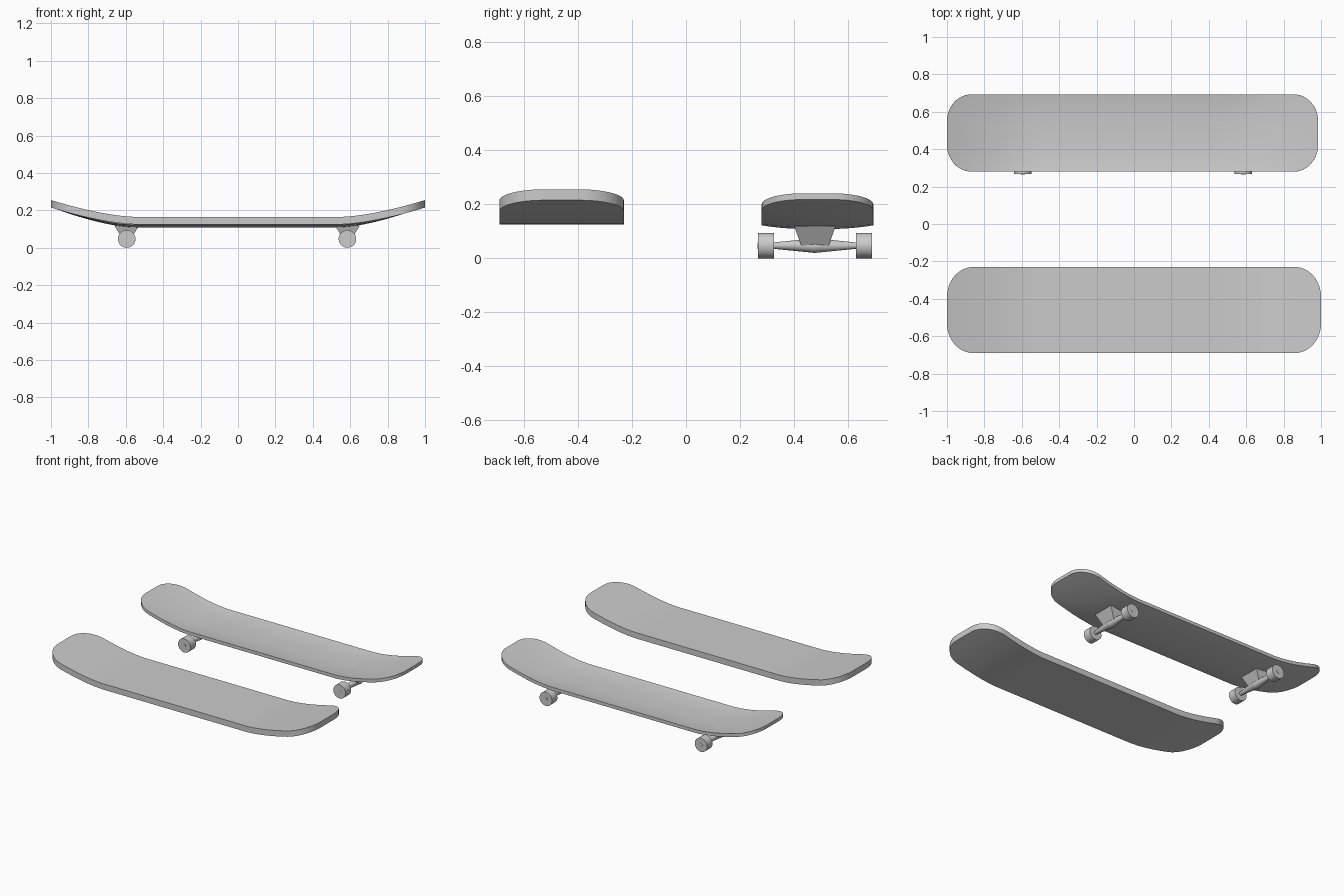
import bpy, bmesh
from math import sin, cos, pi, radians
from mathutils import Matrix

if "Cube" in bpy.data.objects:
    bpy.data.objects.remove(bpy.data.objects["Cube"])


def finish(name, bm, angle=35):
    bmesh.ops.recalc_face_normals(bm, faces=bm.faces[:])
    me = bpy.data.meshes.new(name)
    bm.to_mesh(me)
    bm.free()
    ob = bpy.data.objects.new(name, me)
    bpy.context.collection.objects.link(ob)
    bpy.ops.object.select_all(action='DESELECT')
    ob.select_set(True)
    bpy.context.view_layer.objects.active = ob
    bpy.ops.object.shade_smooth_by_angle(angle=radians(angle))
    return ob


def board(name, x0, x1, y0, y1, rx, ry, top, thick, rise, concave):
    """Rounded plank with upturned ends: a curved grid extruded downwards."""
    yc, hw = (y0 + y1) / 2, (y1 - y0) / 2
    xc, hl = (x0 + x1) / 2, (x1 - x0) / 2
    n = 12
    # stations: dense around the rounded corners, then along the body
    half = [(hl - rx + rx * sin(a), hw - ry + ry * cos(a))
            for a in (pi / 2 * i / n for i in range(n + 1))]
    body = [(hl - rx) * i / 14 for i in range(-13, 14)]
    stations = ([(-x, w) for x, w in reversed(half)]
                + [(x, hw) for x in body] + half)
    cols = 16
    bm = bmesh.new()
    rows = []
    for x, w in stations:
        s = max(0, (abs(x) - 0.55 * hl) / (0.45 * hl))
        row = []
        for j in range(cols + 1):
            y = w * (2 * j / cols - 1)
            z = top + rise * s ** 1.55 + concave * abs(y / hw) ** 2.5 * (1 - 0.8 * s)
            row.append(bm.verts.new((xc + x, yc + y, z)))
        rows.append(row)
    for a, b in zip(rows, rows[1:]):
        for j in range(cols):
            bm.faces.new((a[j], b[j], b[j + 1], a[j + 1]))
    ext = bmesh.ops.extrude_face_region(bm, geom=bm.faces[:], use_keep_orig=True)
    low = [g for g in ext['geom'] if isinstance(g, bmesh.types.BMVert)]
    bmesh.ops.translate(bm, verts=low, vec=(0, 0, -thick))
    return finish(name, bm)


def cyl_y(name, x, y, z, r1, r2, length, seg=32):
    """Cylinder or cone along y; r1 at the low-y end, r2 at the high-y end."""
    bm = bmesh.new()
    mat = Matrix.Translation((x, y, z)) @ Matrix.Rotation(-pi / 2, 4, 'X')
    bmesh.ops.create_cone(bm, cap_ends=True, segments=seg, radius1=r1,
                          radius2=r2, depth=length, matrix=mat)
    return finish(name, bm)


def truck_base(name, x, y):
    """Tapered block between the deck and the axle."""
    bm = bmesh.new()
    bmesh.ops.create_cube(bm, size=2)
    for v in bm.verts:
        up = v.co.z > 0
        v.co.x = x + v.co.x * (0.067 if up else 0.016)
        v.co.y = y + v.co.y * (0.077 if up else 0.047)
        v.co.z = 0.12 if up else 0.036
    return finish(name, bm, 20)


# Plain thick deck in front
board("plain_deck", -1, 1, -0.69, -0.23, 0.14, 0.16, 0.165, 0.04, 0.09, 0)

# Thin concave deck of the complete board, with softened rim
deck = board("concave_deck", -1, 0.985, 0.28, 0.693, 0.13, 0.145, 0.131, 0.023, 0.109, 0.014)
bev = deck.modifiers.new("rim", 'BEVEL')
bev.width = 0.007
bev.segments = 3
bev.limit_method = 'ANGLE'
bev.angle_limit = radians(50)

# Trucks and wheels
YC, ZC = 0.477, 0.047
for end, x in (("rear", -0.595), ("nose", 0.585)):
    truck_base(end + "_truck_base", x, YC)
    cyl_y(end + "_axle", x, YC, ZC, 0.012, 0.012, 0.424, 20)
    for side, s in (("front", -1), ("back", 1)):
        r = (0.027, 0.011) if s > 0 else (0.011, 0.027)
        cyl_y(f"{end}_{side}_hanger", x, YC + s * 0.08, ZC, *r, 0.16, 20)
        cyl_y(f"{end}_{side}_wheel", x, YC + s * 0.181, ZC, 0.047, 0.047, 0.059)
